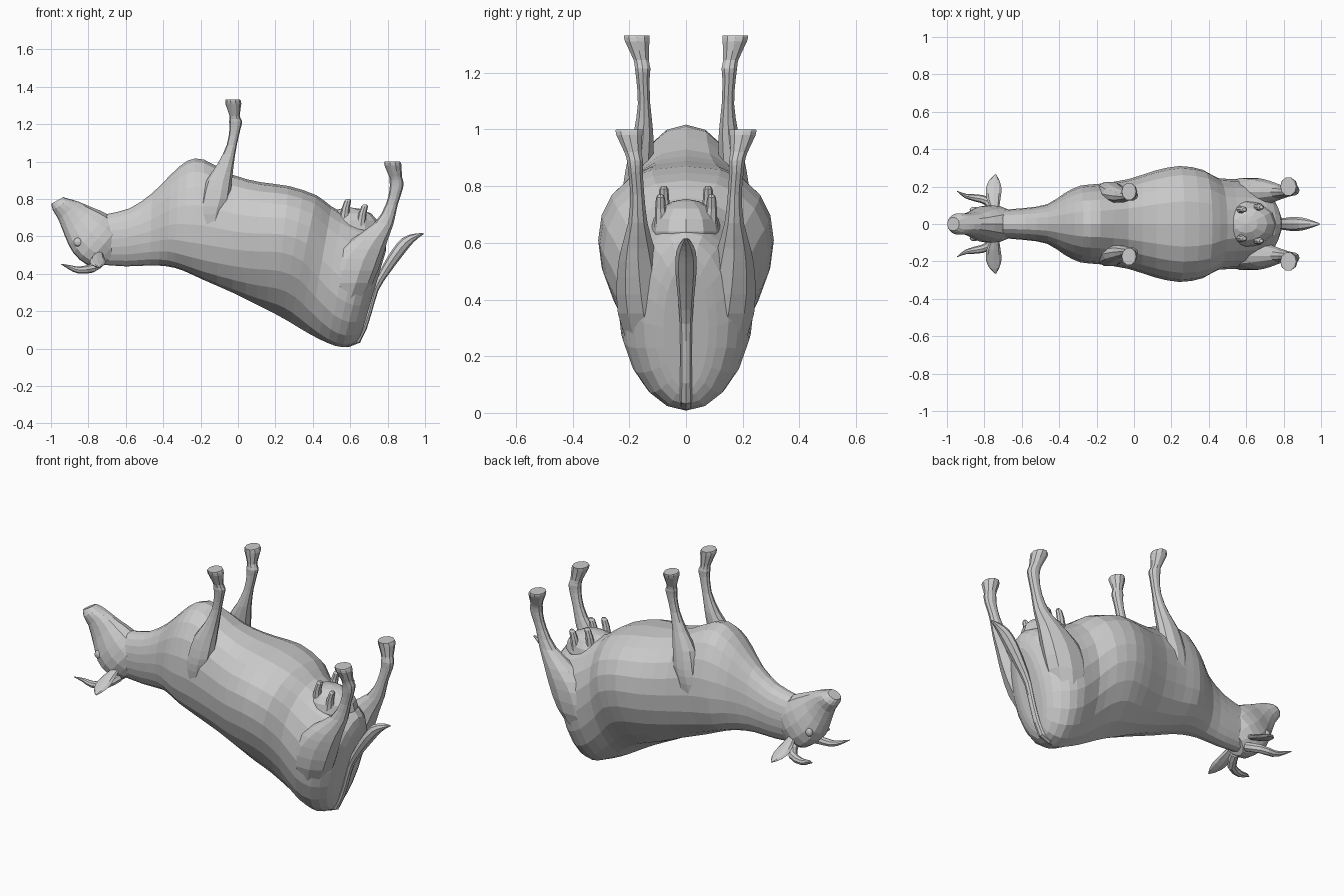
import bpy, bmesh, math
from mathutils import Vector


def smooth_rows(rows, steps):
    """Catmull-Rom interpolation between rows of numbers."""
    out = []
    n = len(rows)
    for i in range(n - 1):
        a, b, c, d = rows[max(i - 1, 0)], rows[i], rows[i + 1], rows[min(i + 2, n - 1)]
        for k in range(steps):
            t = k / steps
            out.append([0.5 * (2 * q + (r - p) * t + (2 * p - 5 * q + 4 * r - s) * t * t
                               + (3 * q - p - 3 * r + s) * t ** 3)
                        for p, q, r, s in zip(a, b, c, d)])
    out.append(list(rows[-1]))
    return out


def loft(name, rings):
    """Skin a list of closed rings, cap both ends, flat shaded."""
    bm = bmesh.new()
    vs = [[bm.verts.new(p) for p in ring] for ring in rings]
    n = len(vs[0])
    for a, b in zip(vs, vs[1:]):
        for j in range(n):
            bm.faces.new((a[j], a[(j + 1) % n], b[(j + 1) % n], b[j]))
    bm.faces.new(vs[0])
    bm.faces.new(vs[-1])
    bmesh.ops.recalc_face_normals(bm, faces=bm.faces)
    me = bpy.data.meshes.new(name)
    bm.to_mesh(me)
    bm.free()
    ob = bpy.data.objects.new(name, me)
    bpy.context.collection.objects.link(ob)
    return ob


def section_loft(name, rows, sides, steps=2):
    """Rows: low x, low z, high x, high z, half width, widest fraction, roundness."""
    rings = []
    for x0, z0, x1, z1, w, f, p in smooth_rows(rows, steps):
        ring = []
        for j in range(sides):
            a = 2 * math.pi * j / sides
            t = ((1 - math.cos(a)) / 2) ** (math.log(f) / math.log(0.5))
            y = math.copysign(abs(math.sin(a)) ** p, math.sin(a)) * w
            if abs(math.sin(a)) < 1e-6:
                y = 0
            ring.append((x0 + (x1 - x0) * t, y, z0 + (z1 - z0) * t))
        rings.append(ring)
    return loft(name, rings)


def limb(name, rows, sides=10, steps=2, side=1):
    """Level rings. Rows: x, y, z, radius x, radius y."""
    rings = []
    for x, y, z, rx, ry in smooth_rows(rows, steps):
        rings.append([(x + rx * math.cos(2 * math.pi * j / sides),
                       side * (y + ry * math.sin(2 * math.pi * j / sides)), z)
                      for j in range(sides)])
    return loft(name, rings)


def sweep(name, rows, sides=8, steps=2, side=1, ref=(0, 1, 0)):
    """Rings square to the path. Rows: x, y, z, radius along ref, other radius."""
    rows = smooth_rows(rows, steps)
    pts = [Vector(r[:3]) for r in rows]
    rings = []
    for i, r in enumerate(rows):
        d = (pts[min(i + 1, len(pts) - 1)] - pts[max(i - 1, 0)]).normalized()
        v = d.cross(Vector(ref)).normalized()
        u = v.cross(d)
        ring = []
        for j in range(sides):
            a = 2 * math.pi * j / sides
            q = pts[i] + u * r[3] * math.cos(a) + v * r[4] * math.sin(a)
            ring.append((q.x, q.y * side, q.z))
        rings.append(ring)
    return loft(name, rings)


def ball(name, loc, size):
    bpy.ops.mesh.primitive_uv_sphere_add(segments=12, ring_count=8, location=loc)
    ob = bpy.context.object
    ob.name = name
    ob.scale = size
    return ob


# Neck, chest, belly and rump (animal lies on its back)
section_loft("body", [
    (-.74, .45, -.70, .72, .075, .5, .9),
    (-.60, .44, -.58, .75, .085, .5, .9),
    (-.47, .445, -.46, .83, .105, .48, .9),
    (-.38, .44, -.36, .93, .165, .45, .95),
    (-.30, .42, -.27, 1.005, .205, .42, .95),
    (-.19, .37, -.18, 1.01, .215, .45, .95),
    (-.03, .30, -.03, .93, .24, .52, .9),
    (.10, .235, .12, .89, .285, .58, .85),
    (.20, .185, .27, .87, .31, .62, .8),
    (.28, .14, .42, .82, .29, .62, .85),
    (.38, .08, .50, .76, .245, .58, .95),
    (.48, .03, .62, .70, .24, .52, 1),
    (.56, .008, .72, .66, .215, .5, 1),
    (.63, .03, .785, .61, .15, .5, 1),
    (.66, .08, .79, .52, .08, .5, 1)], 20)

# Head from muzzle to poll
section_loft("head", [
    (-.998, .775, -.935, .81, .035, .5, .7),
    (-.99, .74, -.90, .80, .056, .5, .75),
    (-.96, .69, -.85, .785, .056, .5, .85),
    (-.925, .60, -.78, .755, .068, .45, .85),
    (-.88, .51, -.70, .72, .095, .4, .85),
    (-.81, .45, -.63, .66, .098, .4, .9),
    (-.74, .43, -.62, .55, .06, .5, 1)], 14)

# Udder
ball("udder", (.60, 0, .64), (.16, .125, .115))

# Tail with tuft
sweep("tail", [
    (.55, 0, .03, .022, .02), (.64, 0, .045, .022, .018), (.70, 0, .19, .02, .014),
    (.735, 0, .32, .022, .018), (.79, 0, .42, .03, .026), (.85, 0, .51, .038, .032),
    (.90, 0, .57, .034, .03), (.95, 0, .60, .02, .016), (.992, 0, .615, .004, .003)])

for s, tag in ((1, "back"), (-1, "front")):
    # Front leg with shoulder and hoof
    limb("foreleg_" + tag, [
        (-.15, .15, .60, .07, .06), (-.14, .165, .72, .07, .062), (-.12, .17, .80, .075, .055),
        (-.10, .16, .90, .068, .047), (-.065, .15, .99, .043, .036),
        (-.033, .148, 1.09, .027, .023), (-.015, .152, 1.18, .03, .025),
        (-.013, .153, 1.215, .035, .029), (-.018, .158, 1.245, .027, .028),
        (-.025, .172, 1.31, .043, .045), (-.027, .174, 1.332, .038, .048)], side=s)
    # Hind leg with thigh and hoof
    limb("hind_leg_" + tag, [
        (.56, .12, .22, .08, .08), (.59, .15, .35, .13, .095), (.63, .165, .48, .14, .083),
        (.70, .17, .58, .10, .062), (.78, .17, .67, .052, .036),
        (.822, .172, .77, .032, .026), (.845, .178, .85, .035, .027),
        (.848, .18, .89, .037, .03), (.842, .187, .92, .034, .032),
        (.829, .2, .98, .046, .048), (.825, .2, 1.0, .042, .05)], side=s)
    # Horn
    sweep("horn_" + tag, [
        (-.74, .05, .46, .026, .026), (-.78, .12, .43, .024, .024),
        (-.85, .14, .42, .019, .019), (-.90, .15, .435, .012, .012),
        (-.945, .175, .452, .002, .002)], side=s, ref=(0, 0, 1))
    # Ear
    sweep("ear_" + tag, [
        (-.74, .07, .51, .018, .014), (-.75, .13, .485, .036, .016),
        (-.75, .19, .46, .042, .014), (-.745, .235, .445, .026, .01),
        (-.74, .265, .435, .003, .003)], side=s, ref=(1, 0, 0))
    # Eye
    ball("eye_" + tag, (-.855, s * .076, .57), (.024, .016, .024))
    # Teats
    for k, (x, y, z) in enumerate(((.575, .078, .80), (.665, .09, .77))):
        limb("teat_%s_%d" % (tag, k + 1), [
            (x - .01, y - .005, z - .12, .028, .026), (x, y, z - .05, .021, .019),
            (x + .012, y, z - .01, .018, .016), (x + .015, y, z, .01, .009)],
            sides=8, steps=1, side=s)
